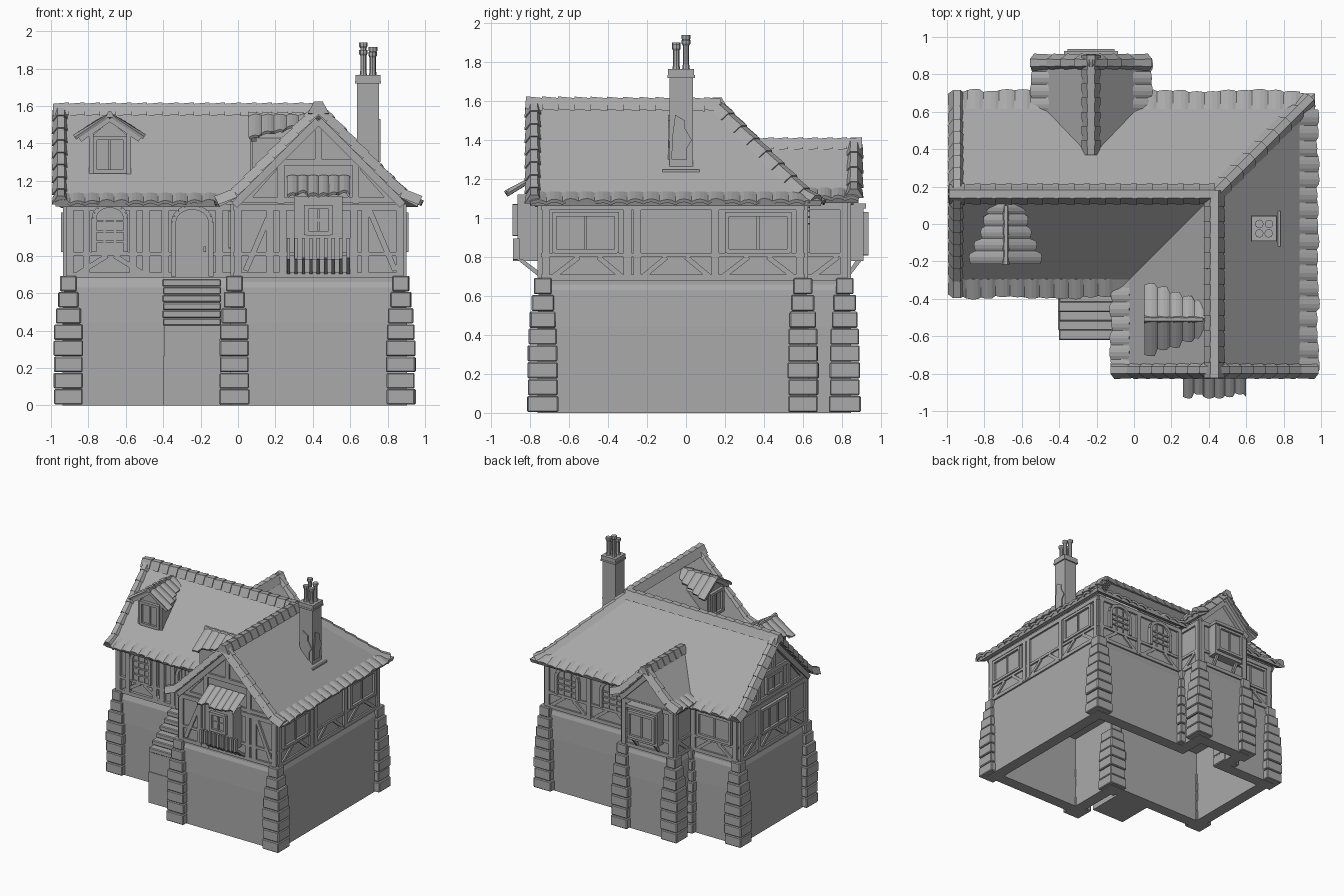
import bpy, bmesh, random
from math import radians, sin, cos, pi
from mathutils import Vector, Matrix

cube = bpy.data.objects.get("Cube")
if cube:
    bpy.data.objects.remove(cube)
random.seed(4)
parts = {}
ID = Matrix.Identity(4)


def skin(name, rows, closed=False, caps=False):
    if name not in parts:
        parts[name] = bmesh.new()
    bm = parts[name]
    vr = [[bm.verts.new(p) for p in r] for r in rows]
    n = len(rows[0])
    for a, b in zip(vr, vr[1:]):
        for i in range(n if closed else n - 1):
            j = (i + 1) % n
            bm.faces.new((a[i], a[j], b[j], b[i]))
    if caps:
        bm.faces.new(vr[0][::-1])
        bm.faces.new(vr[-1])


def frame(x, y, deg):
    """Wall frame: local x runs along the wall, local -y points outward."""
    return Matrix.Translation((x, y, 0)) @ Matrix.Rotation(radians(deg), 4, 'Z')


def prism(name, M, pts, y0, y1):
    skin(name, [[M @ Vector((x, y, z)) for x, z in pts] for y in (y0, y1)], True, True)


def box(name, M, x0, x1, y0, y1, z0, z1):
    prism(name, M, [(x0, z0), (x1, z0), (x1, z1), (x0, z1)], y0, y1)


def beam(M, x0, z0, x1, z1, w=.03, depth=.016, name="timber_frame"):
    d = Vector((x1 - x0, z1 - z0)).normalized() * w / 2
    prism(name, M, [(x0 - d.y, z0 + d.x), (x0 + d.y, z0 - d.x),
                    (x1 + d.y, z1 - d.x), (x1 - d.y, z1 + d.x)], -depth, .01)


def tiles(name, P, Q, n, w, drop, up=(0, 0, 1)):
    """Overlapping cap tiles from P to Q."""
    P, Q = Vector(P), Vector(Q)
    d = (Q - P) / n
    side = d.cross(Vector(up)).normalized()
    up = side.cross(d).normalized()
    for i in range(n):
        rows = []
        for t, lift, k in ((i, .002, .94), (i + 1.03, .01, 1.04)):
            c = P + d * t
            sec = [(-w, -drop), (-w * .4, .01), (w * .4, .01), (w, -drop)]
            rows.append([c + side * x * k + up * (z + lift) for x, z in sec])
        skin(name, rows, True, True)


def sheet(name, O, U, V, n, amp=.012, M=ID, taper=0):
    """Corrugated tile sheet with n waves along U, sloping along V."""
    O = M @ Vector(O)
    U, V = M.to_3x3() @ Vector(U), M.to_3x3() @ Vector(V)
    N = U.cross(V).normalized()
    N = -N if N.z < 0 else N
    wave = [amp * abs(sin(pi * i / 4)) for i in range(4 * n + 1)]
    jit = [random.uniform(.9, 1.04) * (1 - taper * i / n) for i in range(n + 1)]
    skin(name, [[O + U * i / (4 * n) + V * v * (jit[i // 4] if v else 1) + N * h * (.4 + .8 * v)
                 for i, h in enumerate(wave)] for v in (0, 1)])


def window(M, cx, z0, w, h, cols=2, rows=1):
    x0, x1, z1 = cx - w / 2, cx + w / 2, z0 + h
    box("window_panes", M, x0, x1, -.007, .01, z0, z1)
    for x in (x0, x1):
        beam(M, x, z0 - .01, x, z1 + .01, .022, .026, "window_frames")
    for z in (z0, z1):
        beam(M, x0, z, x1, z, .022, .026, "window_frames")
    for i in range(1, cols):
        x = x0 + w * i / cols
        beam(M, x, z0, x, z1, .014, .016, "window_frames")
    for i in range(1, rows):
        z = z0 + h * i / rows
        beam(M, x0, z, x1, z, .012, .014, "window_frames")


def arch(M, cx, z0, w, h, slats, bars, name):
    """Round headed opening with vertical slats and cross bars."""
    r = w / 2
    zc = z0 + h - r * .8
    pts = [(cx + r, z0)] + [(cx + r * cos(pi * i / 8), zc + r * .8 * sin(pi * i / 8))
                            for i in range(9)] + [(cx - r, z0)]
    prism(name, M, pts, -.008, .01)
    for p, q in zip(pts, pts[1:]):
        beam(M, *p, *q, .026, .026, name)
    for i in range(1, slats):
        x = cx - r + w * i / slats
        beam(M, x, z0, x, zc + r * .6, .01, .016, name)
    for i in range(1, bars + 1):
        z = z0 + (zc - z0) * i / (bars + .3)
        beam(M, cx - r, z, cx + r, z, .012, .018, name)


def wall_frame(M, x0, x1, posts, braces=()):
    beam(M, x0, .695, x1, .695, .03, .014)
    beam(M, x0, 1.06, x1, 1.06, .035)
    beam(M, x0, .81, x1, .81, .022, .013)
    for x in posts:
        beam(M, x, .69, x, 1.07, .04)
    for a, b in braces:
        beam(M, a, .70, b, .80, .026, .012)


# Hollow masonry base with a leaning upper wall and sloped shoulder
outline = [(-.93, -.31), (-.035, -.31), (-.035, -.755), (.895, -.755), (.895, .62),
           (.02, .62), (.02, .84), (-.48, .84), (-.48, .62), (-.93, .62)]


def inset(t, z):
    out, n = [], len(outline)
    for i, p in enumerate(outline):
        a, b, c = Vector(outline[i - 1]), Vector(p), Vector(outline[(i + 1) % n])
        d, e = (b - a).normalized(), (c - b).normalized()
        out.append(Vector((b.x - (d.y + e.y) * t, b.y + (d.x + e.x) * t, z)))
    return out


skin("base_wall", [inset(t, z) for t, z in ((.09, .62), (.09, 0), (-.008, 0), (-.008, .44), (0, .63), (.02, .69))],
     True, True)

# Tapering corner stones
radii = [.079, .077, .079, .077, .075, .067, .056, .046]
for cx, cy in [(-.907, -.28), (-.02, -.735), (0, -.27), (.87, -.735), (.87, .6),
               (-.907, .6), (-.46, .815), (0, .815), (-.46, .6), (0, .6)]:
    for i, r in enumerate(radii):
        hx, hy = (r + random.uniform(-.004, .003) for k in range(2))
        z = .004 + i * .0865
        box("corner_stones", ID, cx - hx, cx + hx, cy - hy, cy + hy, z, z + .083)

# Front stairs
box("stair_block", ID, -.4, -.09, -.62, -.28, 0, .26)
box("stair_block", ID, -.395, -.095, -.615, -.28, .26, .44)
for i in range(6):
    z, y = .675 - .042 * i, -.37 - .05 * i
    box("stair_treads", ID, -.405 + .004 * (i % 2), -.09, y, -.28, z - .04, z)

# Plaster walls
main_front, wing_front = frame(0, -.3, 0), frame(0, -.745, 0)
right, back, left = frame(.885, 0, 90), frame(0, .61, 180), frame(-.92, 0, -90)
wing_left, bay = frame(-.025, 0, -90), frame(-.23, .83, 180)


def house(M, x0, x1, top, depth):
    prism("plaster_walls", M, [(x0, .66), (x1, .66), (x1, 1.09), ((x0 + x1) / 2, top), (x0, 1.09)], 0, depth)


house(left, -.61, .29, 1.53, 1.35)
house(wing_front, -.025, .885, 1.53, .9)
house(bay, -.24, .24, 1.32, .4)
box("plaster_walls", ID, -.02, .885, -.29, .61, .66, 1.09)

# Timber framing
wall_frame(main_front, -.92, -.03, (-.9, -.81, -.56, -.49, -.39, -.1), [(-.86, -.7), (-.5, -.66)])
wall_frame(wing_front, -.025, .885, (0, .17, .24, .62, .68, .865), [])
wall_frame(right, -.745, .61, (-.72, -.3, -.25, .15, .585),
           [(-.68, -.55), (-.33, -.45), (.19, .32), (.55, .42), (-.22, -.1), (.12, 0)])
wall_frame(back, -.885, -.01, (-.86, -.47, -.04), [(-.83, -.7), (-.5, -.62), (-.43, -.3), (-.08, -.2)])
wall_frame(back, .47, .92, (.5, .89), [(.53, .66), (.86, .73)])
wall_frame(left, -.61, .29, (-.59, -.36, .04, .27), [(-.56, -.4), (.23, .08), (-.33, -.2), (0, -.13)])
wall_frame(wing_left, .3, .745, (.33, .52, .72), [(.36, .49), (.69, .55)])
wall_frame(bay, -.24, .24, (-.22, .22), [])
wall_frame(frame(.01, 0, 90), .62, .83, (.81,), [(.65, .78)])
wall_frame(frame(-.47, 0, -90), -.83, -.62, (-.81,), [(-.65, -.78)])

# Gable timbers and bargeboards
for M, c in ((wing_front, .43), (left, -.16)):
    beam(M, c - .22, 1.3, c + .22, 1.3, .035)
    beam(M, c - .42, 1.1, c + .42, 1.1, .03)
    for s in (-1, 1):
        beam(M, c + s * .2, 1.08, c + s * .2, 1.3, .035)
        beam(M, c + s * .38, 1.1, c + s * .23, 1.27, .025)
        beam(M, c + s * .45, 1.07, c, 1.52, .04, .03)
    beam(M, c, 1.3, c, 1.5, .035)
beam(wing_front, .04, .72, .16, 1.0, .03)
beam(wing_front, .84, .72, .7, 1.05, .03)
for s in (-1, 1):
    beam(bay, s * .24, 1.08, 0, 1.32, .04, .03)

# Windows and door
for cx in (-.515, .37):
    window(right, cx, .83, .32, .19, 2)
arch(main_front, -.685, .82, .17, .25, 3, 3, "arched_windows")
for cx in (-.25, -.67):
    arch(back, cx, .82, .2, .23, 3, 3, "arched_windows")
window(back, .7, .83, .3, .19)
window(left, -.16, .83, .34, .19, 3)
window(left, -.16, 1.14, .2, .13)
window(wing_left, .425, .85, .13, .18)
arch(main_front, -.245, .69, .2, .37, 6, 0, "front_door")
box("door_handle", main_front, -.185, -.17, -.04, 0, .82, .85)

# Projecting front oriel with slats, brackets and pent roof
box("front_oriel", wing_front, .3, .56, -.12, 0, .78, 1.12)
oriel = frame(0, -.865, 0)
window(oriel, .43, .92, .13, .14, 2, 2)
for i in range(9):
    x = .27 + i * .04
    beam(oriel, x, .78 + .004 * (i % 3), x, .895, .018, .022, "oriel_slats")
    prism("oriel_brackets", frame(x, 0, 90), [(-.745, .69), (-.745, .72), (-.84, .79), (-.87, .79)], -.009, .009)
sheet("oriel_roof", (.265, -.75, 1.22), (.33, 0, 0), (0, -.165, -.1), 6, .014)

# Back oriel on the bay
box("back_oriel", bay, -.14, .14, -.08, 0, .78, 1.06)
window(frame(-.23, .91, 180), 0, .82, .23, .2, 2, 1)
box("back_oriel", bay, -.145, .145, -.095, 0, 1.05, 1.075)
for x in (-.33, -.13):
    prism("oriel_brackets", frame(x, 0, 90), [(.83, .69), (.83, .72), (.87, .78), (.9, .78)], -.01, .01)

# Roof slopes: hipped outer corner and inner valley share one bell-cast profile
profile = [(0, 1.57), (.45, 1.12), (.535, 1.075)]
for s in (1, -1):
    skin("main_roof", [[Vector((-.975, .16 + s * d, z)), Vector((.43 + s * d, .16 + s * d, z)),
                        Vector((.43 + s * d, -.8, z))] for d, z in profile])
    skin("main_roof", [[Vector((-.23 + s * d, y, z)) for y in (.34, .885)]
                       for d, z in ((0, 1.37), (.22, 1.14), (.3, 1.09))])

# Wavy eaves tiles
for O, U, out, n in [((-.975, -.29, 1.125), (.86, 0, 0), (0, -1), 11),
                     ((-.975, .61, 1.125), (1.86, 0, 0), (0, 1), 22),
                     ((.88, .61, 1.125), (0, -1.41, 0), (1, 0), 17),
                     ((-.02, -.8, 1.125), (0, .46, 0), (-1, 0), 6),
                     ((-.01, .885, 1.145), (0, -.28, 0), (1, 0), 4),
                     ((-.45, .885, 1.145), (0, -.28, 0), (-1, 0), 4)]:
    sheet("eaves_tiles", O, U, (out[0] * .1, out[1] * .1, -.05), n)

# Ridge, hip and verge tiles
tiles("ridge_tiles", (-.99, .16, 1.6), (.43, .16, 1.6), 17, .055, .055)
tiles("ridge_tiles", (.43, .18, 1.6), (.43, -.82, 1.605), 12, .055, .055)
tiles("ridge_tiles", (-.23, .37, 1.395), (-.23, .9, 1.395), 7, .05, .05)
tiles("ridge_tiles", (.43, .16, 1.59), (.88, .61, 1.14), 7, .05, .035)
tiles("ridge_tiles", (.88, .61, 1.14), (.94, .67, 1.1), 1, .05, .035)
for s in (-1, 1):
    for point, run, top, n in ((lambda d, z: (-.947, .16 + s * d, z), .45, 1.605, 7),
                               (lambda d, z: (.43 + s * d, -.78, z), .45, 1.605, 7),
                               (lambda d, z: (-.23 + s * d, .862, z), .22, 1.405, 3)):
        low = top - run - .008
        tiles("verge_tiles", point(0, top), point(run, low), n, .047, .04)
        tiles("verge_tiles", point(run, low), point(run + .095, low - .045), 1, .047, .04)

# Dormers
for M in (frame(-.685, -.18, 0), frame(.09, -.51, -90)):
    prism("dormer_walls", M, [(-.11, 1.22), (.11, 1.22), (.11, 1.43), (0, 1.52), (-.11, 1.43)], 0, .28)
    window(M, 0, 1.25, .16, .18, 2)
    for s in (-1, 1):
        beam(M, s * .1, 1.22, s * .1, 1.45, .025, .012, "dormer_walls")
        beam(M, s * .16, 1.42, 0, 1.53, .025, .02, "dormer_walls")
        sheet("dormer_roofs", (0, -.03, 1.55), (0, .33, 0), (s * .18, 0, -.12), 5, .012, M, .6)
    tiles("dormer_ridges", M @ Vector((0, .28, 1.55)), M @ Vector((0, -.035, 1.55)), 4, .022, .02)

# Chimney with four pots and broken plaster patches
chimney = frame(.695, -.025, 0)


def stack(r, z0, z1):
    box("chimney", chimney, -r, r, -r, r, z0, z1)


stack(.06, 1.2, 1.74)
stack(.07, 1.72, 1.735)
stack(.067, 1.735, 1.765)
box("chimney", chimney, -.08, .088, -.095, .095, 1.215, 1.25)
patch = [(-.05, 1.3), (.03, 1.3), (.03, 1.36), (.055, 1.4), (.02, 1.46), (.02, 1.5), (-.03, 1.53), (-.045, 1.42)]
for M in (frame(.755, -.025, 90), frame(.695, -.085, 0)):
    prism("plaster_patch", M, patch, -.008, .004)
for x, y, top in [(-.025, -.025, 1.9), (.025, -.025, 1.89), (-.025, .025, 1.94), (.027, .025, 1.915)]:
    rings = [(.022, 1.75), (.016, 1.79), (.016, top - .03), (.023, top - .02), (.023, top)]
    skin("chimney_pots", [[chimney @ Vector((x + r * cos(a * pi / 4), y + r * sin(a * pi / 4), z))
                           for a in range(8)] for r, z in rings], True, True)

# Turn the collected parts into objects
grey = bpy.data.materials.new("weathered_grey")
grey.use_nodes = True
colour = (.4, .4, .4, 1)
grey.diffuse_color = colour
grey.node_tree.nodes["Principled BSDF"].inputs["Base Color"].default_value = colour
thickness = {"main_roof": .03, "eaves_tiles": .018, "dormer_roofs": .016, "oriel_roof": .016}
for name, bm in parts.items():
    bmesh.ops.recalc_face_normals(bm, faces=bm.faces)
    mesh = bpy.data.meshes.new(name)
    bm.to_mesh(mesh)
    bm.free()
    mesh.materials.append(grey)
    ob = bpy.data.objects.new(name, mesh)
    bpy.context.scene.collection.objects.link(ob)
    if name in thickness:
        mod = ob.modifiers.new("thickness", 'SOLIDIFY')
        mod.thickness, mod.offset = thickness[name], 0
    elif name in ("corner_stones", "stair_treads"):
        mod = ob.modifiers.new("worn_edges", 'BEVEL')
        mod.width, mod.segments = .006, 1
